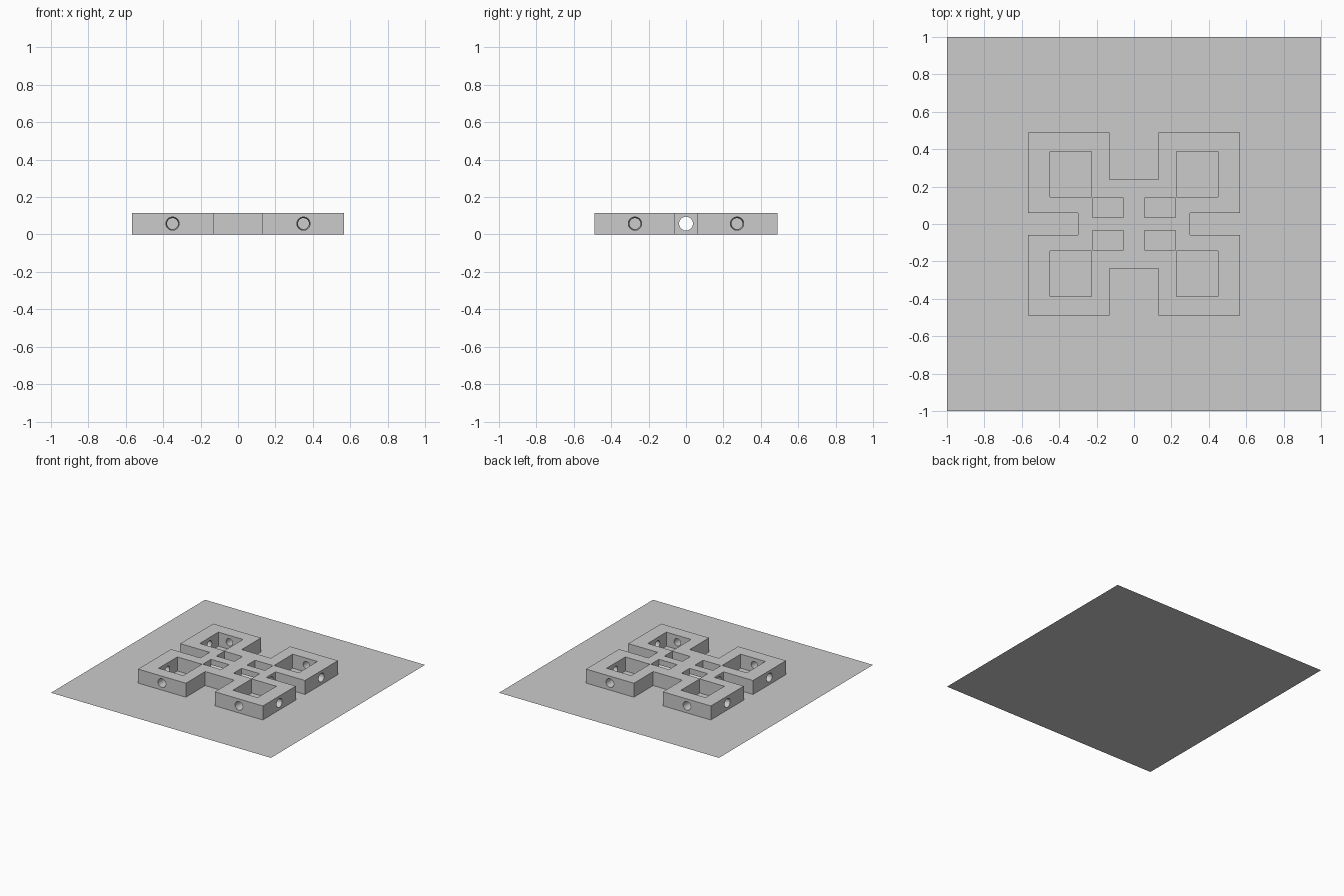
import bpy, bmesh
from math import radians
from mathutils import Matrix, Vector

if "Cube" in bpy.data.objects:
    bpy.data.objects.remove(bpy.data.objects["Cube"])

H = 0.115      # wall height
MID = 0.058    # height of the round openings


def make_object(name, bm):
    bmesh.ops.recalc_face_normals(bm, faces=bm.faces[:])
    mesh = bpy.data.meshes.new(name)
    bm.to_mesh(mesh)
    bm.free()
    ob = bpy.data.objects.new(name, mesh)
    bpy.context.collection.objects.link(ob)
    return ob


def add_box(bm, x0, x1, y0, y1, z0, z1):
    m = Matrix.Translation(((x0 + x1) / 2, (y0 + y1) / 2, (z0 + z1) / 2))
    bmesh.ops.create_cube(bm, size=1, matrix=m @ Matrix.Diagonal((abs(x1 - x0), abs(y1 - y0), z1 - z0, 1)))


def add_bore(bm, loc, direction, r0, r1, length):
    rot = Vector(direction).to_track_quat('Z', 'Y').to_matrix().to_4x4()
    bmesh.ops.create_cone(bm, cap_ends=True, segments=32, radius1=r0, radius2=r1,
                          depth=length, matrix=Matrix.Translation(loc) @ rot)


def cut(target, cutter):
    cutter.hide_render = True
    mod = target.modifiers.new("cut", 'BOOLEAN')
    mod.operation = 'DIFFERENCE'
    mod.solver = 'EXACT'
    mod.object = cutter
    bpy.context.view_layer.objects.active = target
    bpy.ops.object.modifier_apply(modifier=mod.name)
    bpy.data.objects.remove(cutter, do_unlink=True)


# Ground sheet
bm = bmesh.new()
bmesh.ops.create_grid(bm, x_segments=1, y_segments=1, size=1)
make_object("base_plate", bm)

# Building mass: one quarter of the outline, mirrored round the centre
quarter = [(0.30, 0.06), (0.567, 0.06), (0.567, 0.488), (0.132, 0.488), (0.132, 0.237)]
outline = (quarter + [(-x, y) for x, y in reversed(quarter)]
           + [(-x, -y) for x, y in quarter] + [(x, -y) for x, y in reversed(quarter)])
bm = bmesh.new()
face = bm.faces.new([bm.verts.new((x, y, 0)) for x, y in outline])
ext = bmesh.ops.extrude_face_region(bm, geom=[face])
bmesh.ops.translate(bm, vec=(0, 0, H), verts=[v for v in ext["geom"] if isinstance(v, bmesh.types.BMVert)])
walls = make_object("room_walls", bm)

# Open rooms: one large corner room and one small inner room per quarter
rooms = bmesh.new()
bores = bmesh.new()
for sx in (-1, 1):
    for sy in (-1, 1):
        add_box(rooms, sx * 0.226, sx * 0.45, sy * 0.145, sy * 0.388, -0.1, 0.3)
        add_box(rooms, sx * 0.057, sx * 0.221, sy * 0.035, sy * 0.139, -0.1, 0.3)
        # Round openings in the outer walls, narrowing slightly inwards
        add_bore(bores, (sx * 0.35, sy * 0.438, MID), (0, -sy, 0), 0.036, 0.029, 0.12)
        add_bore(bores, (sx * 0.5085, sy * 0.273, MID), (-sx, 0, 0), 0.036, 0.029, 0.135)
# Passage running straight through the centre
add_bore(bores, (0, 0, MID), (1, 0, 0), 0.037, 0.037, 0.7)

cut(walls, make_object("room_cutter", rooms))
cut(walls, make_object("bore_cutter", bores))

# Smooth bores, crisp walls
bpy.ops.object.select_all(action='DESELECT')
walls.select_set(True)
bpy.context.view_layer.objects.active = walls
bpy.ops.object.shade_smooth_by_angle(angle=radians(30))
